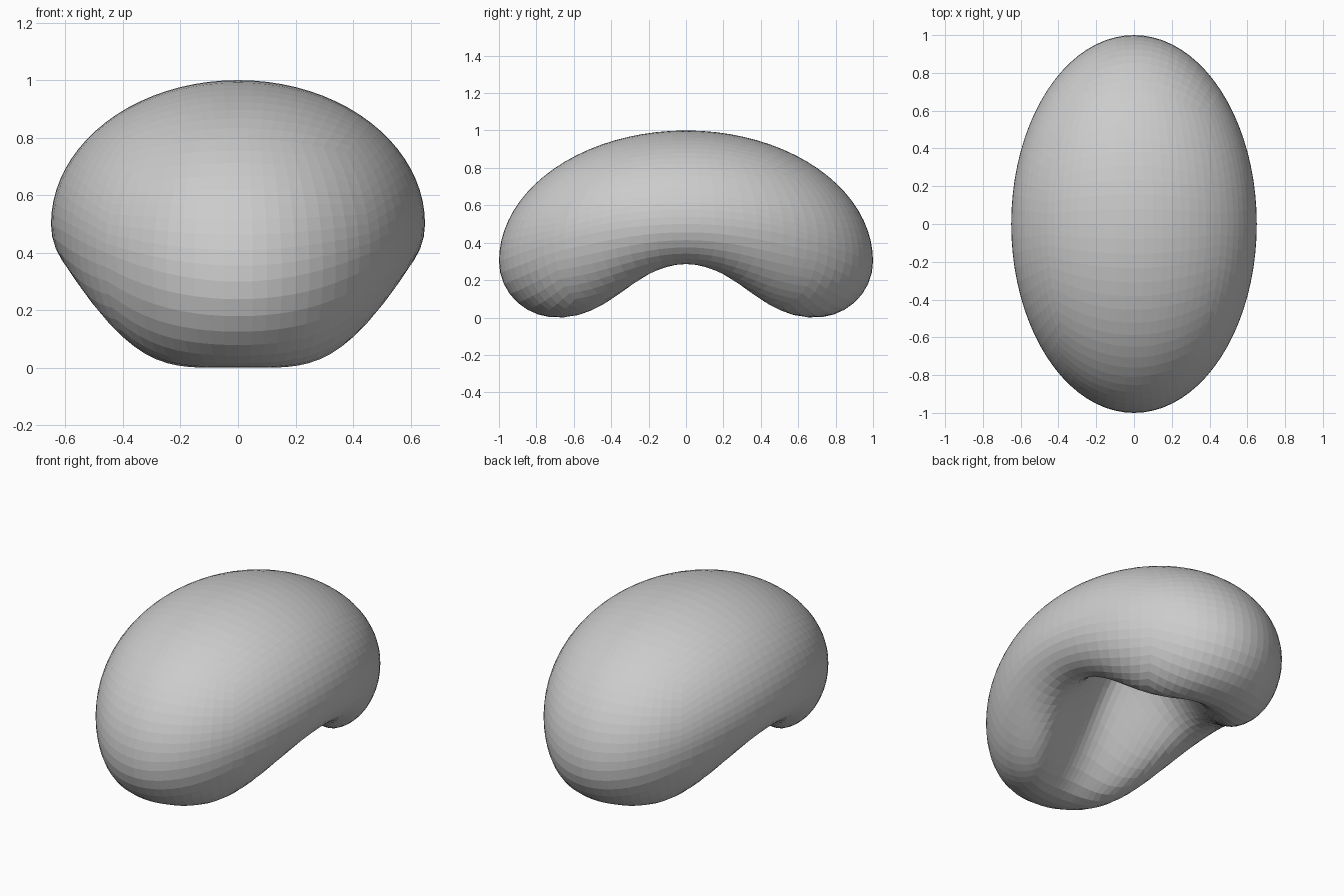
import bpy, bmesh
from math import sin, cos, pi, atan2, sqrt

if "Cube" in bpy.data.objects:
    bpy.data.objects.remove(bpy.data.objects["Cube"])

HALF_X, HALF_Y = 0.65, 1.0   # outline seen from above
RIM = 0.69                   # rim position as a fraction of the outline
CAVITY_TOP = 0.65            # height of the hollow's ceiling
RIM_V = pi * 0.69            # polar angle that lands on the rim


def bean_point(d):
    """Map a unit direction to the hollow-bellied bean surface."""
    u = atan2(d.y, d.x)
    v = atan2(sqrt(d.x ** 2 + d.y ** 2), d.z)
    side = cos(u) ** 2
    equator = 0.30 + 0.20 * side
    low = 0.285 * side ** 2.3
    if v <= pi / 2:                       # outer dome
        a = sin(v)
        z = equator + (1 - equator) * cos(v)
    elif v <= RIM_V:                      # rounded lip
        t = (v - pi / 2) / (RIM_V - pi / 2) * pi / 2
        a = RIM + (1 - RIM) * cos(t)
        z = equator - (equator - low) * sin(t)
    else:                                 # hollow underside
        s = (pi - v) / (pi - RIM_V)
        a = RIM * s
        z = low + (CAVITY_TOP - low) * 0.5 * (1 + cos(pi * s))
    return (HALF_X * a * cos(u), HALF_Y * a * sin(u), z)


# Rounded cube as the even quad base
bm = bmesh.new()
bmesh.ops.create_cube(bm, size=2)
bmesh.ops.subdivide_edges(bm, edges=bm.edges[:], cuts=19, use_grid_fill=True)
for v in bm.verts:
    for i in range(3):
        v.co[i] = sin(v.co[i] * pi / 4) / cos(v.co[i] * pi / 4)
    v.co = bean_point(v.co.normalized())
bmesh.ops.recalc_face_normals(bm, faces=bm.faces[:])

# Bean body, flat shaded
mesh = bpy.data.meshes.new("bean_body")
bm.to_mesh(mesh)
bm.free()
body = bpy.data.objects.new("bean_body", mesh)
bpy.context.collection.objects.link(body)
